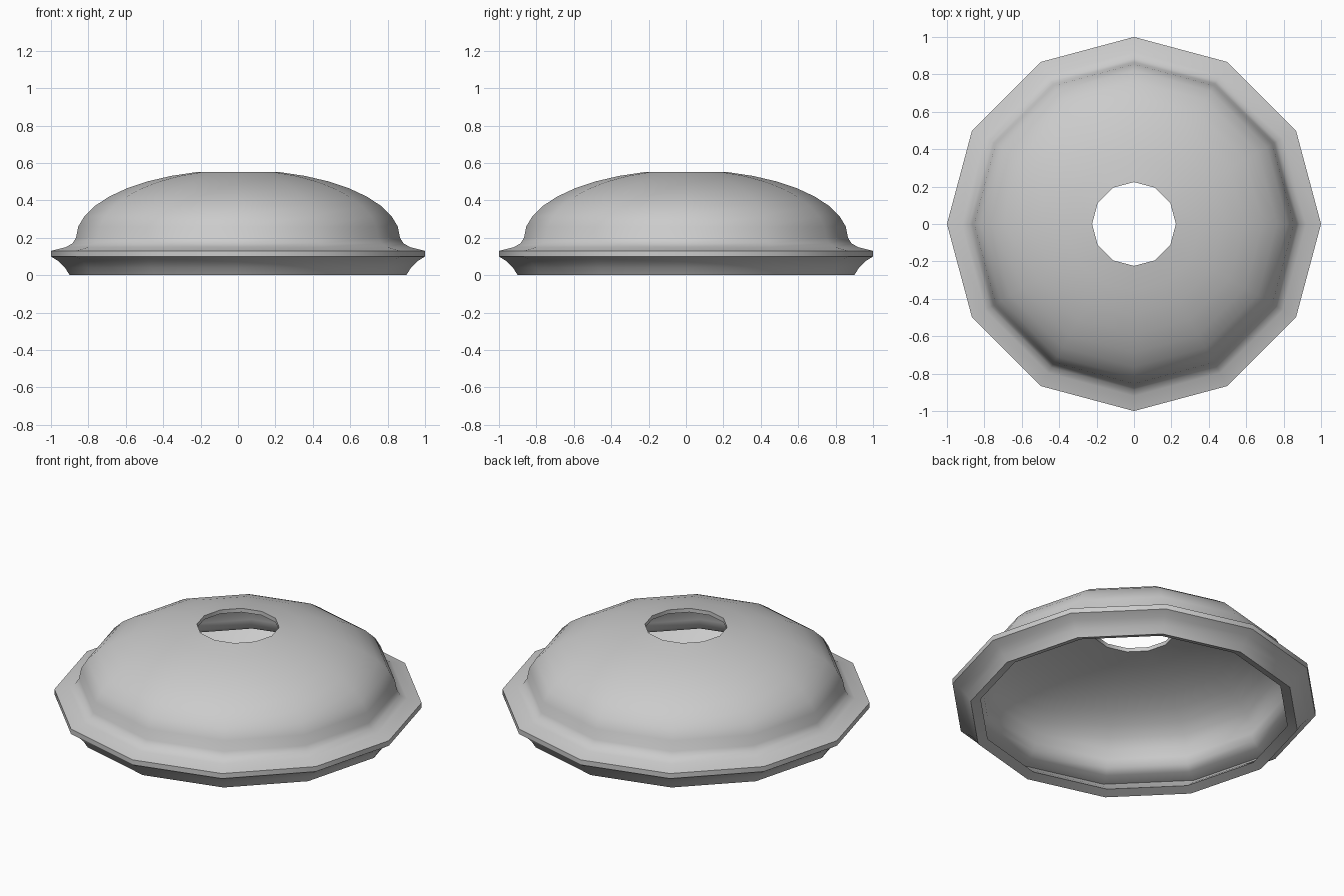
import bpy, bmesh, math

if "Cube" in bpy.data.objects:
    bpy.data.objects.remove(bpy.data.objects["Cube"])

SIDES = 12


def arc(a, b, start, end, steps):
    """Elliptical dome arc in (radius, height), sprung from z = 0.2."""
    pts = []
    for i in range(steps + 1):
        t = math.radians(start + (end - start) * i / steps)
        pts.append((a * math.cos(t), 0.2 + b * math.sin(t)))
    return pts


def lathe(name, profile):
    """Revolve a closed profile into a ring with SIDES sides."""
    bm = bmesh.new()
    rings = []
    for k in range(SIDES):
        t = 2 * math.pi * k / SIDES
        rings.append([bm.verts.new((r * math.cos(t), r * math.sin(t), z)) for r, z in profile])
    n = len(profile)
    for k in range(SIDES):
        p, q = rings[k], rings[(k + 1) % SIDES]
        for i in range(n):
            j = (i + 1) % n
            bm.faces.new((p[i], q[i], q[j], p[j]))
    bmesh.ops.recalc_face_normals(bm, faces=bm.faces)
    me = bpy.data.meshes.new(name)
    bm.to_mesh(me)
    bm.free()
    ob = bpy.data.objects.new(name, me)
    bpy.context.collection.objects.link(ob)
    bpy.ops.object.select_all(action='DESELECT')
    ob.select_set(True)
    bpy.context.view_layer.objects.active = ob
    bpy.ops.object.shade_smooth_by_angle(angle=math.radians(40))
    return ob


# Outside: flared skirt, thin rim, cove and dome up to the hole
outer = [(0.90, 0.0), (0.925, 0.04), (0.96, 0.075), (1.0, 0.10), (1.0, 0.13),
         (0.92, 0.15), (0.885, 0.17)]
outer += arc(0.866, 0.363, 0, 75, 8)

# Inside: thin shell following the outside, with the hollow behind the rim
inner = arc(0.835, 0.34, 74.4, 0, 8)
inner += [(0.845, 0.155), (0.88, 0.125), (0.95, 0.11), (0.93, 0.09),
          (0.885, 0.055), (0.845, 0.02)]

lathe("domed_shade", outer + inner)
